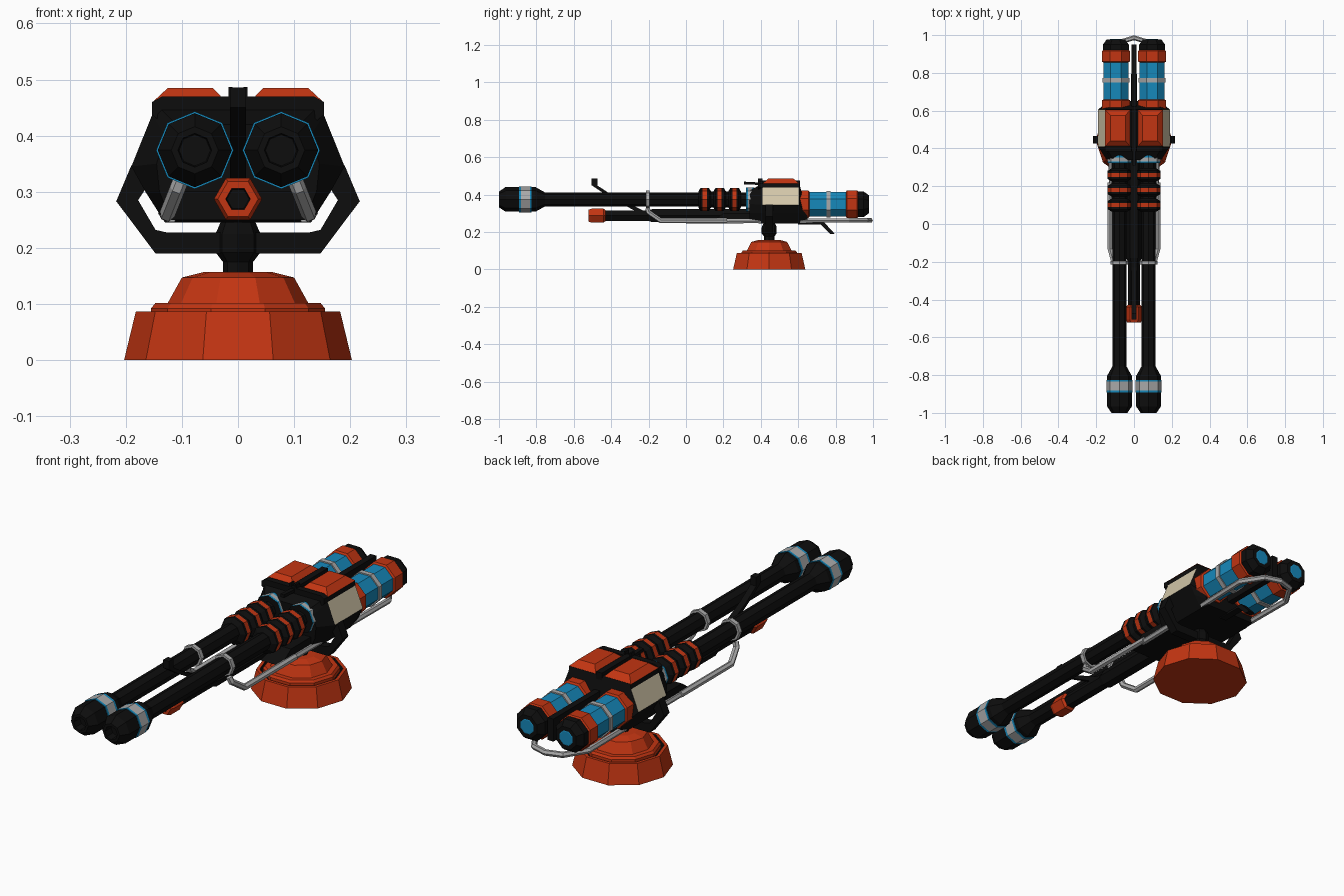
import bpy, bmesh, math
from mathutils import Vector

cube = bpy.data.objects.get("Cube")
if cube:
    bpy.data.objects.remove(cube, do_unlink=True)


def material(name, rgb):
    m = bpy.data.materials.new(name)
    m.use_nodes = True
    m.diffuse_color = (*rgb, 1)
    m.node_tree.nodes["Principled BSDF"].inputs["Base Color"].default_value = (*rgb, 1)
    return m


MATS = {
    "black": material("black metal", (.004, .004, .004)),
    "red": material("orange red paint", (.54, .035, .006)),
    "blue": material("blue glow", (.008, .25, .5)),
    "grey": material("light grey steel", (.4, .4, .4)),
    "cream": material("cream panel", (.65, .57, .4)),
}
KEYS = list(MATS)


def finish(bm, name):
    bmesh.ops.recalc_face_normals(bm, faces=bm.faces)
    me = bpy.data.meshes.new(name)
    bm.to_mesh(me)
    bm.free()
    for m in MATS.values():
        me.materials.append(m)
    ob = bpy.data.objects.new(name, me)
    bpy.context.collection.objects.link(ob)
    return ob


def loft(name, rings, colour):
    """Skin closed rings; colour(segment, side) names each face's paint."""
    bm = bmesh.new()
    vs = [[bm.verts.new(p) for p in r] for r in rings]
    n = len(rings[0])
    for i in range(len(vs) - 1):
        for j in range(n):
            k = (j + 1) % n
            f = bm.faces.new((vs[i][j], vs[i][k], vs[i + 1][k], vs[i + 1][j]))
            f.material_index = KEYS.index(colour(i, j))
    bm.faces.new(vs[0]).material_index = KEYS.index(colour(0, 0))
    bm.faces.new(vs[-1]).material_index = KEYS.index(colour(len(vs) - 1, 0))
    return finish(bm, name)


def lathe(name, profile, sides, centre, axis="y", turn=0.0):
    """Profile rows are (position, radius, paint up to the next row)."""
    rings = []
    for pos, r, _ in profile:
        ring = []
        for s in range(sides):
            a = turn + math.tau * s / sides
            u, v = centre[0] + r * math.cos(a), centre[1] + r * math.sin(a)
            ring.append((u, pos, v) if axis == "y" else (u, v, pos))
        rings.append(ring)
    return loft(name, rings, lambda i, j: profile[i][2])


def prism(name, outline, axis, lo, hi, paint="black"):
    """Extrude an outline along x (points y, z) or along y (points x, z)."""
    def put(p, d):
        return (d, *p) if axis == "x" else (p[0], d, p[1])
    return loft(name, [[put(p, d) for p in outline] for d in (lo, hi)],
                lambda i, j: paint)


def box(name, x, y, z, paint="black"):
    return prism(name, [(y[0], z[0]), (y[1], z[0]), (y[1], z[1]), (y[0], z[1])],
                 "x", x[0], x[1], paint)


def pipe(name, points, radius, paint):
    cu = bpy.data.curves.new(name, "CURVE")
    cu.dimensions = "3D"
    cu.bevel_depth = radius
    cu.bevel_resolution = 1
    cu.use_fill_caps = True
    sp = cu.splines.new("POLY")
    sp.points.add(len(points) - 1)
    for p, co in zip(sp.points, points):
        p.co = (*co, 1)
    tmp = bpy.data.objects.new(name, cu)
    bpy.context.collection.objects.link(tmp)
    bpy.context.view_layer.update()
    me = bpy.data.meshes.new_from_object(
        tmp.evaluated_get(bpy.context.evaluated_depsgraph_get()))
    bpy.data.objects.remove(tmp, do_unlink=True)
    me.materials.clear()
    me.materials.append(MATS[paint])
    for f in me.polygons:
        f.material_index = 0
        f.use_smooth = False
    ob = bpy.data.objects.new(name, me)
    bpy.context.collection.objects.link(ob)


def mirrored(points):
    return points + [(-x, z) for x, z in reversed(points)]


# Stepped pedestal with a dark groove
lathe("pedestal", [(0, .203, "red"), (.087, .182, "red"), (.087, .168, "black"),
                   (.075, .165, "black"), (.075, .155, "red"), (.092, .155, "red"),
                   (.102, .147, "red"), (.102, .125, "red"), (.147, .1, "red"),
                   (.157, .06, "red")], 10, (0, .445), "z")
lathe("pivot_neck", [(.15, .027, "black"), (.175, .027, "black"), (.192, .04, "black"),
                     (.225, .04, "black"), (.255, .027, "black")], 8, (0, .445), "z")

# Yoke carrying the body
prism("yoke", mirrored([(.05, .19), (.147, .19), (.217, .283), (.19, .347),
                        (.15, .33), (.165, .305), (.178, .285), (.147, .232),
                        (.125, .227), (.03, .227)]), "y", .425, .465)

# Body shell with cream side panels
full = mirrored([(.15, .46), (.153, .437), (.19, .345), (.165, .3), (.13, .245)])
nose = mirrored([(.11, .42), (.13, .4), (.145, .35), (.14, .3), (.12, .25)])
tail = mirrored([(.1, .3), (.12, .3), (.14, .29), (.135, .27), (.12, .245)])
sections = [(.34, nose), (.41, full), (.605, full), (.65, tail)]
loft("body", [[(x, y, z) for x, z in sec] for y, sec in sections],
     lambda i, j: "cream" if i == 1 and j in (1, 7) else "black")
prism("body_front_lip", mirrored([(.135, .47), (.153, .46), (.153, .437), (.12, .41)]),
      "y", .385, .412)
prism("belly_plate", [(.13, .25), (.4, .247), (.4, .3), (.2, .3)], "x", -.12, .12)

for side, s in (("left", 1), ("right", -1)):
    # Armour on top of the body
    loft(side + "_top_armour",
         [[(s * x, y, z) for x, y in ((a, c), (b, c), (b, d), (a, d))]
          for a, b, c, d, z in ((.02, .153, .41, .605, .459),
                                (.045, .125, .44, .575, .485))],
         lambda i, j: "red")

    # Barrel with banded muzzle
    axis = (s * .077, .374)
    lathe(side + "_barrel",
          [(-.96, .028, "black"), (-1, .03, "black"), (-1, .042, "black"),
           (-.965, .066, "black"), (-.892, .066, "blue"), (-.892, .069, "blue"),
           (-.882, .069, "grey"), (-.835, .069, "blue"), (-.825, .069, "blue"),
           (-.825, .066, "black"), (-.805, .066, "black"), (-.755, .038, "black"),
           (.4, .038, "black")], 8, axis)
    # Cooling rings
    ribs = []
    for y in (.1, .18, .26):
        ribs += [(y - .034, .042, "black"), (y - .022, .062, "black"),
                 (y - .011, .062, "red"), (y + .011, .062, "black"),
                 (y + .022, .062, "black"), (y + .034, .042, "black")]
    lathe(side + "_cooling_rings", ribs, 8, axis)
    lathe(side + "_barrel_collar",
          [(.322, .045, "black"), (.322, .064, "blue"), (.332, .064, "grey"),
           (.352, .064, "blue"), (.362, .064, "black"), (.37, .06, "black")], 8, axis)
    lathe(side + "_barrel_clamp", [(-.215, .048, "grey"), (-.195, .048, "grey")],
          8, axis)

    # Rear energy canister
    lathe(side + "_canister",
          [(.59, .08, "red"), (.655, .08, "red"), (.66, .071, "blue"),
           (.75, .071, "grey"), (.75, .077, "grey"), (.772, .077, "grey"),
           (.772, .071, "blue"), (.855, .071, "red"), (.86, .08, "red"),
           (.915, .08, "red"), (.92, .074, "black"), (.95, .074, "black"),
           (.978, .052, "black"), (.978, .034, "blue"), (.979, .03, "blue")],
          8, (s * .096, .348), turn=math.pi / 8)

    # Front brace pipe
    pipe(side + "_brace_pipe",
         [(s * .1, -.205, .325), (s * .108, -.2, .305), (s * .126, -.135, .26),
          (s * .126, .22, .26)], .014, "grey")

    # Rear sight blade
    box(side + "_sight_blade", (s * .01, s * .017), (.385, .41), (.45, .487))

# Rear guard pipe looping behind the canisters
half = [(.12, .2, .257), (.125, .62, .26), (.13, .87, .262), (.07, .965, .262)]
pipe("rear_guard_pipe",
     half + [(0, .986, .262)] + [(-x, y, z) for x, y, z in reversed(half)],
     .013, "grey")

# Central spine, sight arm and rear lever
box("body_spine", (-.014, .014), (.4, .61), (.42, .474))
box("rear_spine", (-.014, .014), (.6, .95), (.3, .4))
prism("sight_arm", [(.31, .455), (.42, .45), (.42, .463), (.31, .469)], "x", -.009, .009)
prism("rear_lever", [(.6, .25), (.74, .25), (.795, .19), (.77, .19), (.72, .24),
                     (.6, .24)], "x", -.016, .016)

# Lower barrel with open hexagonal tip
lathe("lower_barrel",
      [(-.48, .02, "black"), (-.522, .022, "red"), (-.522, .036, "red"),
       (-.505, .043, "red"), (-.44, .043, "red"), (-.43, .033, "black"),
       (-.2, .033, "black"), (-.18, .04, "black"), (.36, .04, "black")], 6, (0, .287))

# Slanted front sight strut between the barrels
prism("front_sight", [(-.25, .3), (-.43, .4), (-.505, .45), (-.505, .486),
                      (-.472, .486), (-.472, .447), (-.4, .4), (-.2, .3)],
      "x", -.014, .014)
